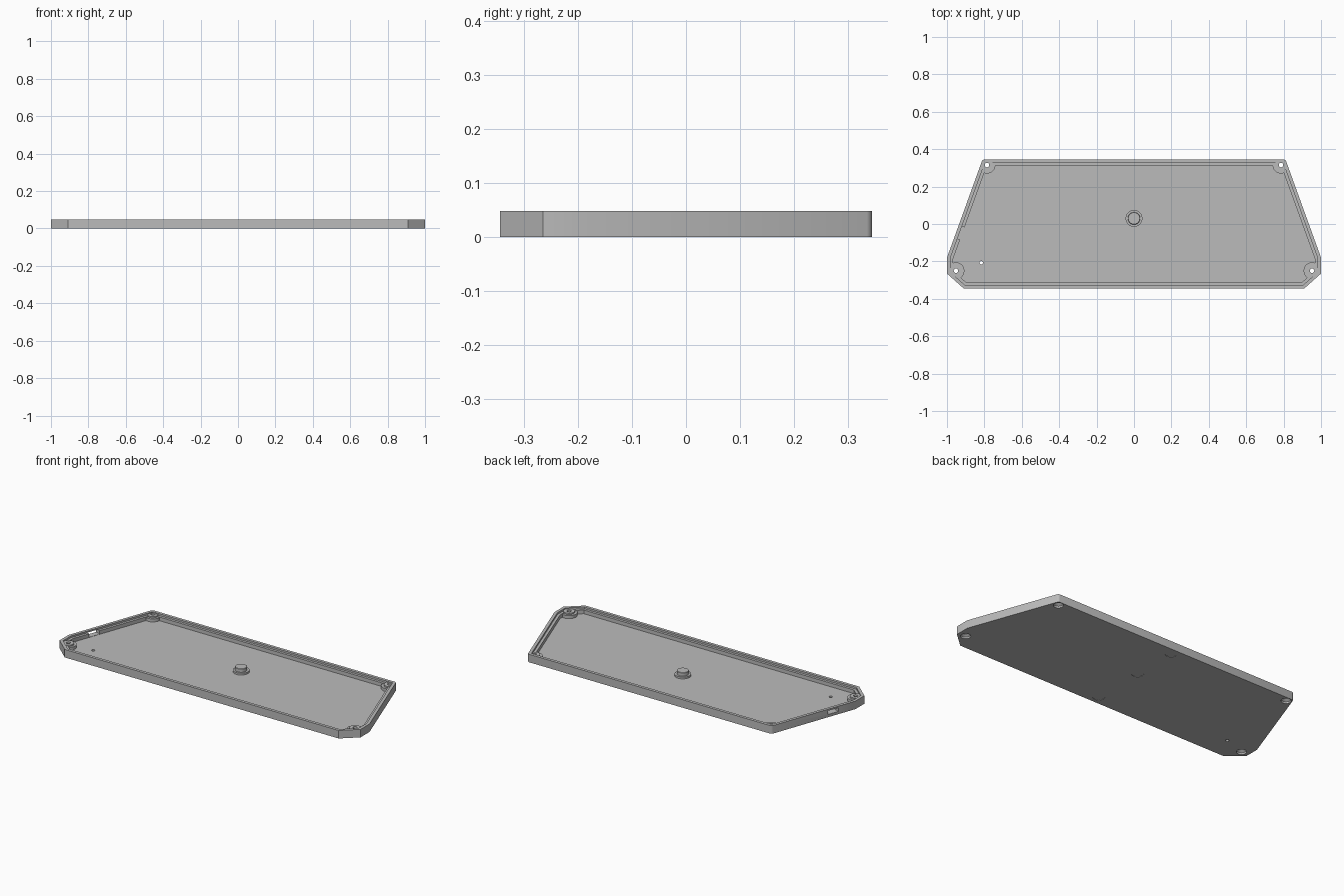
import bpy
import bmesh
import math
from mathutils import Vector

if "Cube" in bpy.data.objects:
    bpy.data.objects.remove(bpy.data.objects["Cube"])

grey = bpy.data.materials.new("plain grey")
grey.use_nodes = True
grey.diffuse_color = (0.5, 0.5, 0.5, 1)
grey.node_tree.nodes["Principled BSDF"].inputs["Base Color"].default_value = (0.5, 0.5, 0.5, 1)

HEIGHT, LEDGE, FLOOR = 0.048, 0.037, 0.015
half = [(0.91, -0.345), (1.0, -0.265), (1.0, -0.18), (0.81, 0.345)]
outline = [Vector(p) for p in half] + [Vector((-x, y)) for x, y in reversed(half)]


def inset(points, d):
    """Move every edge of a convex counter-clockwise outline inwards."""
    result = []
    for i, p in enumerate(points):
        a = (p - points[i - 1]).normalized()
        b = (points[(i + 1) % len(points)] - p).normalized()
        na, nb = Vector((-a.y, a.x)), Vector((-b.y, b.x))
        result.append(p + (na + nb) * d / (1 + na.dot(nb)))
    return result


def finish(name, bm):
    bmesh.ops.recalc_face_normals(bm, faces=bm.faces)
    mesh = bpy.data.meshes.new(name)
    bm.to_mesh(mesh)
    bm.free()
    mesh.materials.append(grey)
    obj = bpy.data.objects.new(name, mesh)
    bpy.context.collection.objects.link(obj)
    return obj


def loft(name, rings, round_corners=False):
    """Closed solid through (inset, height) rings of the outline."""
    bm = bmesh.new()
    loops = [[bm.verts.new((p.x, p.y, z)) for p in inset(outline, d)] for d, z in rings]
    n = len(outline)
    for low, high in zip(loops, loops[1:]):
        for i in range(n):
            j = (i + 1) % n
            bm.faces.new((low[i], low[j], high[j], high[i]))
    bm.faces.new(loops[0][::-1])
    bm.faces.new(loops[-1])
    if round_corners:
        edges = [bm.edges.get((loops[0][i], loops[1][i])) for i in (3, 4)]
        bmesh.ops.bevel(bm, geom=edges, offset=0.01, segments=3, profile=0.5, affect="EDGES")
    return finish(name, bm)


def turned(name, x, y, profile, sides=48):
    """Solid of revolution through (radius, height) points."""
    bm = bmesh.new()
    loops = [[bm.verts.new((x + r * math.cos(math.tau * i / sides),
                            y + r * math.sin(math.tau * i / sides), z))
              for i in range(sides)] for r, z in profile]
    for low, high in zip(loops, loops[1:]):
        for i in range(sides):
            j = (i + 1) % sides
            bm.faces.new((low[i], low[j], high[j], high[i]))
    bm.faces.new(loops[0][::-1])
    bm.faces.new(loops[-1])
    return finish(name, bm)


def combine(target, other, operation):
    mod = target.modifiers.new(operation.lower(), "BOOLEAN")
    mod.operation, mod.object, mod.solver = operation, other, "EXACT"
    bpy.context.view_layer.objects.active = target
    bpy.ops.object.modifier_apply(modifier=mod.name)


def remove(obj):
    bpy.data.objects.remove(obj)


# Shallow tray with a stepped rim
tray = loft("tray", [(0, 0), (0, HEIGHT), (0.018, HEIGHT), (0.018, LEDGE),
                     (0.033, LEDGE), (0.033, FLOOR)], True)

# Stepped screw bosses, trimmed to the outline
trim = loft("trim", [(0.006, -0.1), (0.006, 0.1)])
screws = [(s * x, y) for s in (-1, 1) for x, y in ((0.786, 0.315), (0.952, -0.25))]
for x, y in screws:
    boss = turned("boss", x, y, [(0.045, 0.006), (0.045, 0.033), (0.031, 0.033), (0.031, 0.041)])
    combine(boss, trim, "INTERSECT")
    combine(tray, boss, "UNION")
    remove(boss)
remove(trim)

# Countersunk screw holes
for x, y in screws:
    hole = turned("hole", x, y, [(0.027, -0.01), (0.027, 0.01), (0.012, 0.02), (0.012, 0.1)])
    combine(tray, hole, "DIFFERENCE")
    remove(hole)

# Small hole through the floor
pin_hole = turned("pin_hole", -0.817, -0.207, [(0.009, -0.1), (0.009, 0.1)], 24)
combine(tray, pin_hole, "DIFFERENCE")
remove(pin_hole)

# Shallow round marks underneath
for y in (-0.29, 0.03, 0.305):
    mark = turned("mark", 0, y, [(0.033, -0.01), (0.033, 0.0015)])
    combine(tray, mark, "DIFFERENCE")
    remove(mark)

# Connector slot through one slanted wall
bpy.ops.mesh.primitive_cube_add(size=1, location=(-0.935, -0.045, 0.0275),
                                rotation=(0, 0, -math.atan2(0.19, 0.525)))
slot = bpy.context.object
slot.scale = (0.09, 0.07, 0.022)
slot.data.materials.append(grey)
bpy.context.view_layer.update()
combine(tray, slot, "DIFFERENCE")
remove(slot)

# Central post with a wide foot
post = turned("centre_post", 0, 0.03, [(0.045, 0.006), (0.045, 0.026), (0.033, 0.026),
                                       (0.033, 0.045), (0.031, 0.047)])

# Smooth round walls, keep edges crisp
for obj in (tray, post):
    bpy.ops.object.select_all(action="DESELECT")
    obj.select_set(True)
    bpy.context.view_layer.objects.active = obj
    bpy.ops.object.shade_smooth_by_angle(angle=math.radians(25))
